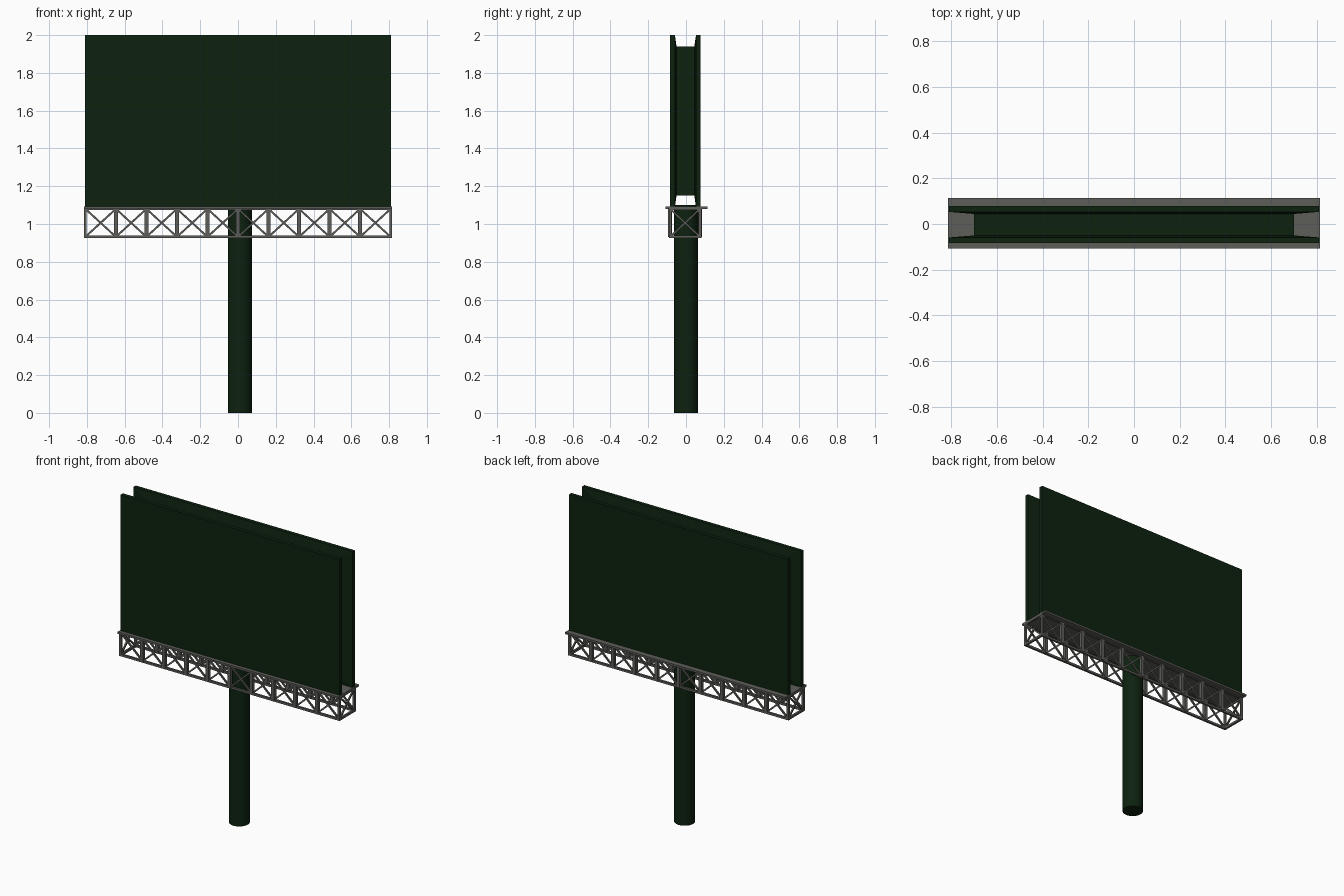
import bpy, bmesh
from mathutils import Vector

cube = bpy.data.objects.get("Cube")
if cube:
    bpy.data.objects.remove(cube, do_unlink=True)


def material(name, rgb):
    m = bpy.data.materials.new(name)
    m.use_nodes = True
    m.diffuse_color = (*rgb, 1)
    m.node_tree.nodes["Principled BSDF"].inputs["Base Color"].default_value = (*rgb, 1)
    return m


green = material("dark green paint", (0.004, 0.016, 0.005))
grey = material("grey steel", (0.11, 0.11, 0.10))


def finish(name, bm, mat):
    bmesh.ops.recalc_face_normals(bm, faces=bm.faces)
    me = bpy.data.meshes.new(name)
    bm.to_mesh(me)
    bm.free()
    me.materials.append(mat)
    ob = bpy.data.objects.new(name, me)
    bpy.context.collection.objects.link(ob)
    return ob


def add_box(bm, lo, hi):
    lo, hi = Vector(lo), Vector(hi)
    verts = bmesh.ops.create_cube(bm, size=1)["verts"]
    for v in verts:
        v.co = (lo + hi) / 2 + Vector(a * b for a, b in zip(v.co, hi - lo))


def add_bar(bm, a, b, w):
    # Square bar running between two points
    a, b = Vector(a), Vector(b)
    d = b - a
    verts = bmesh.ops.create_cube(bm, size=1)["verts"]
    rot = d.to_track_quat('Z', 'Y')
    for v in verts:
        v.co = (a + b) / 2 + rot @ Vector((v.co.x * w, v.co.y * w, v.co.z * d.length))


# Pole
POLE_TOP = 1.10
bm = bmesh.new()
bmesh.ops.create_cone(bm, cap_ends=True, segments=24, radius1=0.064,
                      radius2=0.064, depth=POLE_TOP)
bmesh.ops.translate(bm, verts=bm.verts, vec=(0.01, 0, POLE_TOP / 2))
pole = finish("support_pole", bm, green)
bpy.context.view_layer.objects.active = pole
pole.select_set(True)
bpy.ops.object.shade_smooth_by_angle()

# Two sign panels, each a slab whose back slopes in to a raised core
X, Z0, Z1 = 0.81, 1.09, 2.0
MID_Y = -0.003


def ring(bm, x, z0, z1, y):
    return [bm.verts.new(p) for p in ((-x, y, z0), (x, y, z0), (x, y, z1), (-x, y, z1))]


for name, s in (("front_panel", -1), ("back_panel", 1)):
    bm = bmesh.new()
    rings = [ring(bm, X, Z0, Z1, MID_Y + s * 0.081),
             ring(bm, X, Z0, Z1, MID_Y + s * 0.056),
             ring(bm, 0.70, 1.15, 1.94, MID_Y + s * 0.047)]
    bm.faces.new(rings[0])
    bm.faces.new(rings[-1])
    for a, b in zip(rings, rings[1:]):
        for i in range(4):
            j = (i + 1) % 4
            bm.faces.new((a[i], a[j], b[j], b[i]))
    finish(name, bm, green)

# Core joining the panels
bm = bmesh.new()
add_box(bm, (-0.70, MID_Y - 0.048, 1.15), (0.70, MID_Y + 0.048, 1.94))
finish("panel_core", bm, green)

# Walkway deck
bm = bmesh.new()
add_box(bm, (-0.815, -0.108, 1.079), (0.815, 0.114, 1.092))
finish("walkway_deck", bm, grey)

# Truss with crossed braces in every bay
LOW, HIGH, BAYS, HALF = 0.932, 1.08, 10, 0.808
Y0, Y1 = -0.084, 0.074
step = 2 * HALF / BAYS
bm = bmesh.new()
for y in (Y0, Y1):
    for z in (LOW, HIGH):
        add_bar(bm, (-HALF - 0.007, y, z), (HALF + 0.007, y, z), 0.014)
    for i in range(BAYS + 1):
        x = -HALF + i * step
        add_bar(bm, (x, y, LOW), (x, y, HIGH), 0.014 if i in (0, BAYS) else 0.022)
    for i in range(BAYS):
        x = -HALF + i * step
        add_bar(bm, (x, y, LOW), (x + step, y, HIGH), 0.01)
        add_bar(bm, (x, y, HIGH), (x + step, y, LOW), 0.01)
for x in (-HALF, HALF):
    for z in (LOW, HIGH):
        add_bar(bm, (x, Y0, z), (x, Y1, z), 0.014)
    add_bar(bm, (x, Y0, LOW), (x, Y1, HIGH), 0.01)
    add_bar(bm, (x, Y0, HIGH), (x, Y1, LOW), 0.01)
finish("truss_frame", bm, grey)
